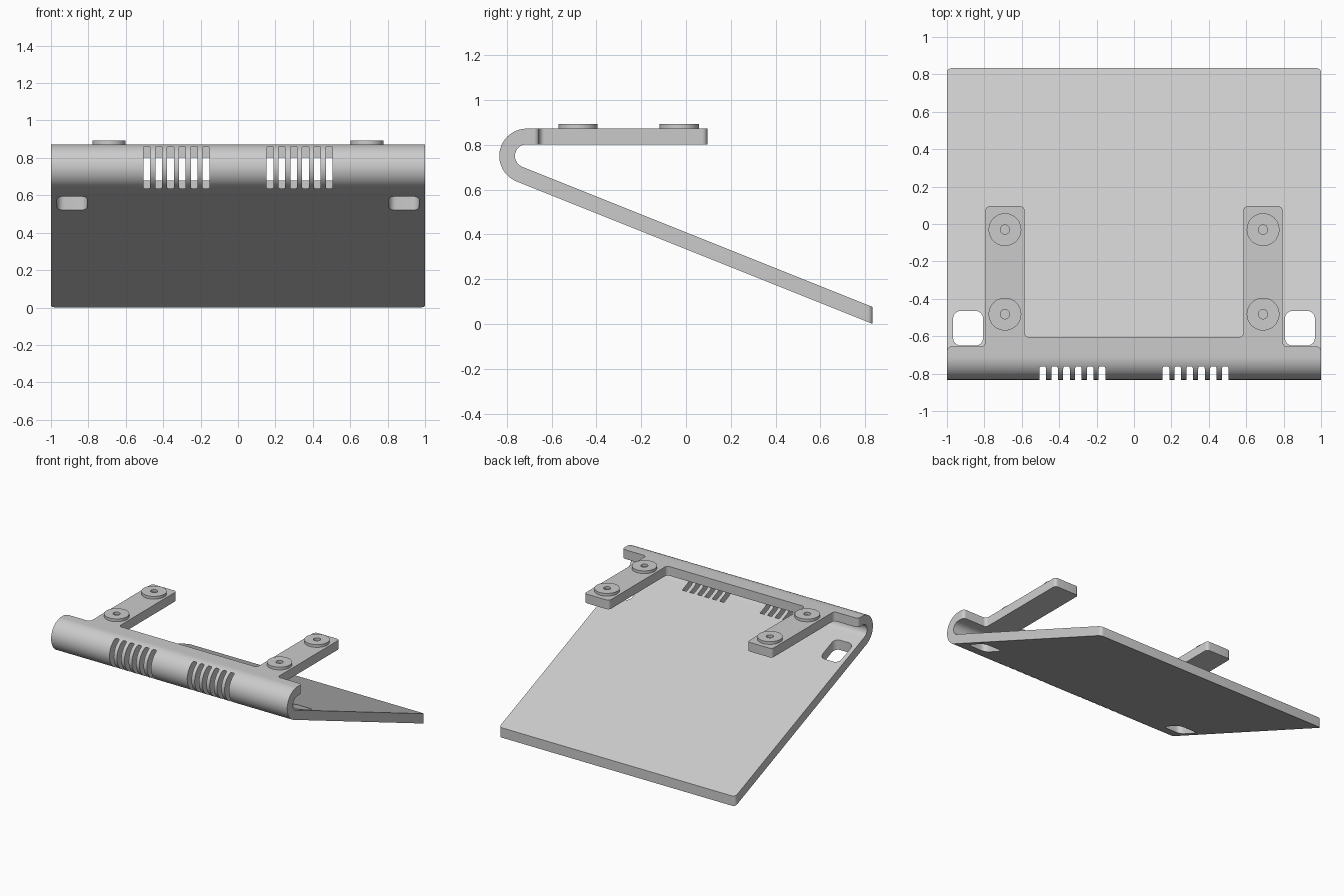
import bpy, bmesh, math
from mathutils import Vector

if "Cube" in bpy.data.objects:
    bpy.data.objects.remove(bpy.data.objects["Cube"], do_unlink=True)

grey = bpy.data.materials.new("light_grey")
grey.use_nodes = True
grey.diffuse_color = (0.6, 0.6, 0.6, 1)
grey.node_tree.nodes["Principled BSDF"].inputs["Base Color"].default_value = (0.6, 0.6, 0.6, 1)

THICK = 0.07
OUTER = 0.122               # outer bend radius
CY, CZ = -0.711, 0.75       # bend centre
SLOPE = 0.4                 # ramp fall per unit of depth
BACK = 0.833
TOP = CZ + OUTER
ARM_END = 0.095


def make_object(name, bm):
    bmesh.ops.recalc_face_normals(bm, faces=bm.faces)
    mesh = bpy.data.meshes.new(name)
    bm.to_mesh(mesh)
    bm.free()
    obj = bpy.data.objects.new(name, mesh)
    bpy.context.collection.objects.link(obj)
    mesh.materials.append(grey)
    return obj


def add_box(bm, lo, hi, axis=None, radius=0.0):
    """Box from corner lo to corner hi, edges along one axis rounded."""
    lo, hi = Vector(lo), Vector(hi)
    verts = bmesh.ops.create_cube(bm, size=1)["verts"]
    for v in verts:
        v.co = Vector([(lo[i] + hi[i]) / 2 + v.co[i] * (hi[i] - lo[i]) for i in range(3)])
    if axis is not None:
        edges = {e for v in verts for e in v.link_edges
                 if abs(e.verts[0].co[axis] - e.verts[1].co[axis]) > 1e-4}
        bmesh.ops.bevel(bm, geom=list(edges), offset=radius, segments=6,
                        profile=0.5, affect='EDGES')


def activate(obj):
    bpy.ops.object.select_all(action='DESELECT')
    obj.select_set(True)
    bpy.context.view_layer.objects.active = obj


def cut(obj, bm):
    cutter = make_object("cutter", bm)
    cutter.hide_render = True
    mod = obj.modifiers.new("cut", 'BOOLEAN')
    mod.operation, mod.solver, mod.object = 'DIFFERENCE', 'EXACT', cutter
    activate(obj)
    bpy.ops.object.modifier_apply(modifier=mod.name)
    bpy.data.objects.remove(cutter, do_unlink=True)


def smooth(obj):
    activate(obj)
    bpy.ops.object.shade_smooth_by_angle(angle=math.radians(30))


# Folded sheet: side profile swept across the width
start, end = math.pi / 2, 1.5 * math.pi - math.atan(SLOPE)
STEPS = 28


def arc(radius):
    angles = [start + (end - start) * i / STEPS for i in range(STEPS + 1)]
    return [(CY + radius * math.cos(a), CZ + radius * math.sin(a)) for a in angles]


def side_line(radius):
    points = arc(radius)
    y, z = points[-1]
    return [(ARM_END, CZ + radius)] + points + [(BACK, z - SLOPE * (BACK - y))]


profile = side_line(OUTER) + side_line(OUTER - THICK)[::-1]
bm = bmesh.new()
face = bm.faces.new([bm.verts.new((-1, y, z)) for y, z in profile])
swept = bmesh.ops.extrude_face_region(bm, geom=[face])["geom"]
bmesh.ops.translate(bm, vec=(2, 0, 0),
                    verts=[v for v in swept if isinstance(v, bmesh.types.BMVert)])
body = make_object("stand_body", bm)

# Trim the upper flange down to a front strip and two arms
bm = bmesh.new()
add_box(bm, (-0.585, -0.605, 0.78), (0.585, 0.3, 1))
add_box(bm, (0.795, -0.655, 0.78), (1.2, 0.3, 1))
add_box(bm, (-1.2, -0.655, 0.78), (-0.795, 0.3, 1))
cut(body, bm)

# Round the upright corners of flange, arms and ramp end
bm = bmesh.new()
bm.from_mesh(body.data)
bmesh.ops.remove_doubles(bm, verts=bm.verts, dist=1e-5)
upright = []
for e in bm.edges:
    a, b = e.verts[0].co, e.verts[1].co
    if (a - b).xy.length < 1e-4 and abs(a.z - b.z) > 0.05 and a.y > -0.7:
        upright.append(e)
bmesh.ops.bevel(bm, geom=upright, offset=0.024, segments=6, profile=0.5, affect='EDGES')
bm.to_mesh(body.data)
bm.free()

# Vent slots through the bend and cable holes through the ramp
bm = bmesh.new()
for side in (-1, 1):
    for i in range(6):
        x = side * (0.171 + 0.0633 * i)
        add_box(bm, (x - 0.018, -1, 0.637), (x + 0.018, -0.676, 0.861), 1, 0.008)
    x = side * 0.887
    add_box(bm, (x - 0.08, -0.65, 0.3), (x + 0.08, -0.465, 0.78), 2, 0.04)
cut(body, bm)
smooth(body)

# Round mounting pads with a shallow centre recess
pad_profile = [(0, TOP + 0.002), (0.025, TOP + 0.002), (0.025, TOP + 0.021),
               (0.0875, TOP + 0.021), (0.0875, TOP - 0.01), (0, TOP - 0.01)]
for side, label in ((1, "left"), (-1, "right")):
    for y, place in ((-0.03, "back"), (-0.482, "front")):
        bm = bmesh.new()
        verts = [bm.verts.new((r, 0, z)) for r, z in pad_profile]
        edges = [bm.edges.new(pair) for pair in zip(verts, verts[1:])]
        bmesh.ops.spin(bm, geom=verts + edges, cent=(0, 0, 0), axis=(0, 0, 1),
                       angle=2 * math.pi, steps=40)
        bmesh.ops.remove_doubles(bm, verts=bm.verts, dist=1e-5)
        bmesh.ops.translate(bm, vec=(side * 0.69, y, 0), verts=bm.verts)
        smooth(make_object(f"{place}_{label}_pad", bm))
